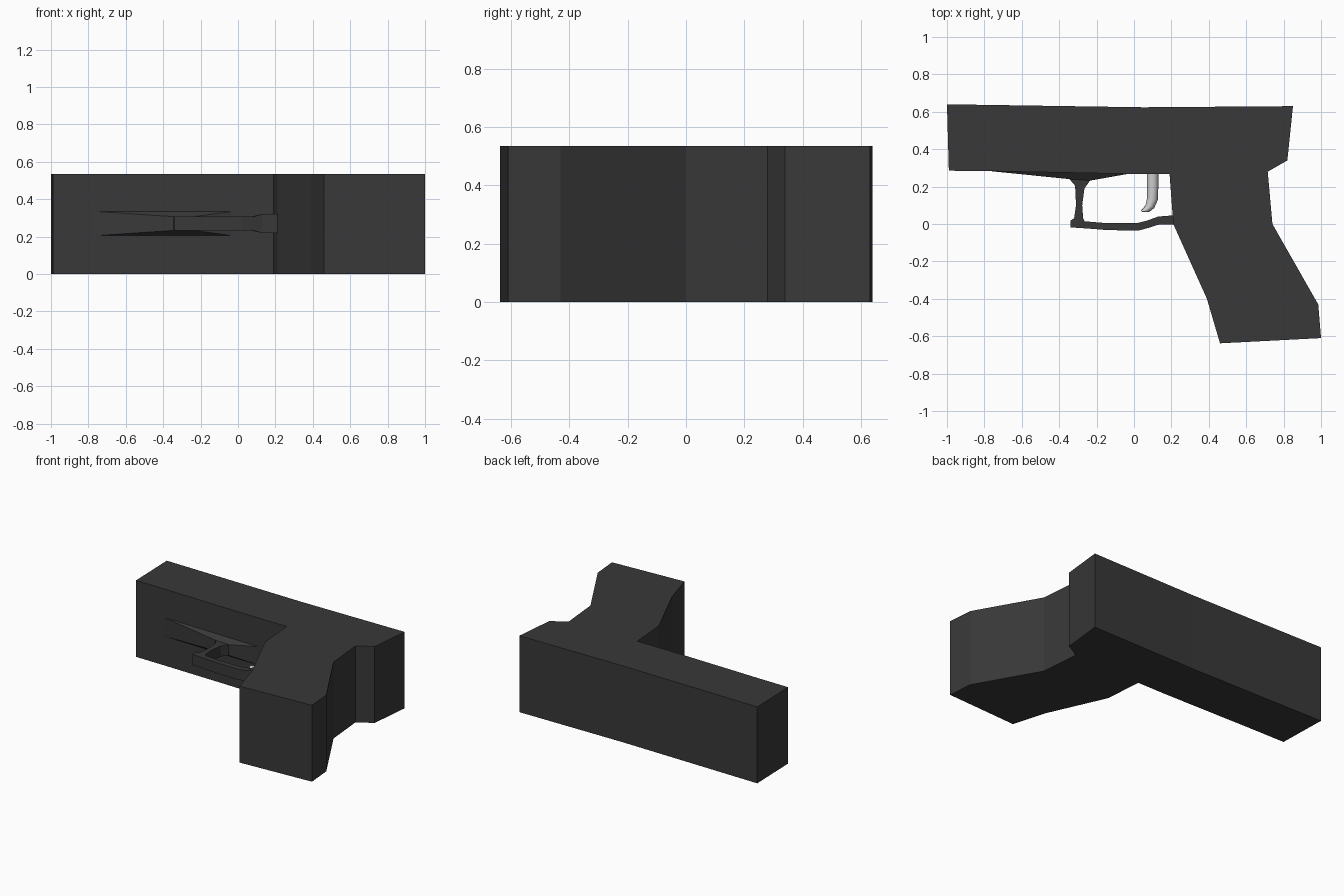
import bpy, bmesh, math

if "Cube" in bpy.data.objects:
    bpy.data.objects.remove(bpy.data.objects["Cube"])

MID = 0.27      # centre plane of the thin parts
DEPTH = 0.535   # thickness of the body

dark = bpy.data.materials.new("dark_grey")
dark.diffuse_color = (0.04, 0.04, 0.04, 1)
dark.use_nodes = True
dark.node_tree.nodes["Principled BSDF"].inputs["Base Color"].default_value = dark.diffuse_color


def finish(name, bm, mat=None):
    bmesh.ops.recalc_face_normals(bm, faces=bm.faces)
    mesh = bpy.data.meshes.new(name)
    bm.to_mesh(mesh)
    bm.free()
    ob = bpy.data.objects.new(name, mesh)
    bpy.context.collection.objects.link(ob)
    if mat:
        mesh.materials.append(mat)
    return ob


def loft(name, rings, mat=None):
    """Skin a list of equal-length closed rings and cap both ends."""
    bm = bmesh.new()
    loops = [[bm.verts.new(p) for p in ring] for ring in rings]
    for a, b in zip(loops, loops[1:]):
        n = len(a)
        for i in range(n):
            j = (i + 1) % n
            bm.faces.new((a[i], a[j], b[j], b[i]))
    bm.faces.new(loops[0])
    bm.faces.new(loops[-1])
    return finish(name, bm, mat)


def box_ring(p, q, w):
    """Rectangle spanning p to q in plan, half width w about the centre plane."""
    return [(*p, MID - w), (*q, MID - w), (*q, MID + w), (*p, MID + w)]


# Body: slide and grip as one extruded outline
outline = [(-1, 0.64), (-0.99, 0.285), (-0.78, 0.283), (-0.02, 0.268), (0.19, 0.268),
           (0.21, 0), (0.39, -0.4), (0.46, -0.638), (1, -0.61), (0.985, -0.43),
           (0.74, 0), (0.715, 0.28), (0.82, 0.34), (0.85, 0.63), (0.05, 0.624)]
loft("body", [[(x, y, z) for x, y in outline] for z in (0, DEPTH)], dark)

# Guard post: wide wedge under the slide narrowing to a waisted post
post = [((-0.78, 0.284), (-0.02, 0.27), 0.066), ((-0.345, 0.24), (-0.235, 0.232), 0.037),
        ((-0.315, 0.205), (-0.265, 0.19), 0.037), ((-0.31, 0.1), (-0.277, 0.1), 0.037),
        ((-0.32, 0.03), (-0.272, 0.03), 0.037), ((-0.34, 0.018), (-0.262, 0.012), 0.037)]
loft("guard_post", [box_ring(*s) for s in post], dark)

# Guard bar: runs back to the grip and flares where it joins
bar = [((-0.34, 0.018), (-0.34, -0.018), 0.037), ((-0.26, 0.014), (-0.25, -0.024), 0.037),
       ((-0.15, 0.005), (-0.15, -0.032), 0.037), ((0.02, 0.006), (0.02, -0.036), 0.037),
       ((0.07, 0.018), (0.08, -0.02), 0.037), ((0.13, 0.04), (0.13, -0.004), 0.051),
       ((0.21, 0.046), (0.21, -0.002), 0.051)]
loft("guard_bar", [box_ring(*s) for s in bar], dark)

# Trigger: rounded, curving forward at the tip
path = [((0.068, 0.275), (0.13, 0.275)), ((0.07, 0.2), (0.13, 0.2)),
        ((0.07, 0.14), (0.128, 0.13)), ((0.063, 0.105), (0.108, 0.085)),
        ((0.05, 0.085), (0.08, 0.063)), ((0.037, 0.073), (0.045, 0.063))]
rings = []
for p, q in path:
    ring = []
    for k in range(12):
        a = math.tau * k / 12
        t = 0.5 + 0.5 * math.cos(a)
        ring.append((p[0] + t * (q[0] - p[0]), p[1] + t * (q[1] - p[1]),
                     MID + 0.03 * math.sin(a)))
    rings.append(ring)
trigger = loft("trigger", rings)
for f in trigger.data.polygons:
    f.use_smooth = len(f.vertices) == 4
